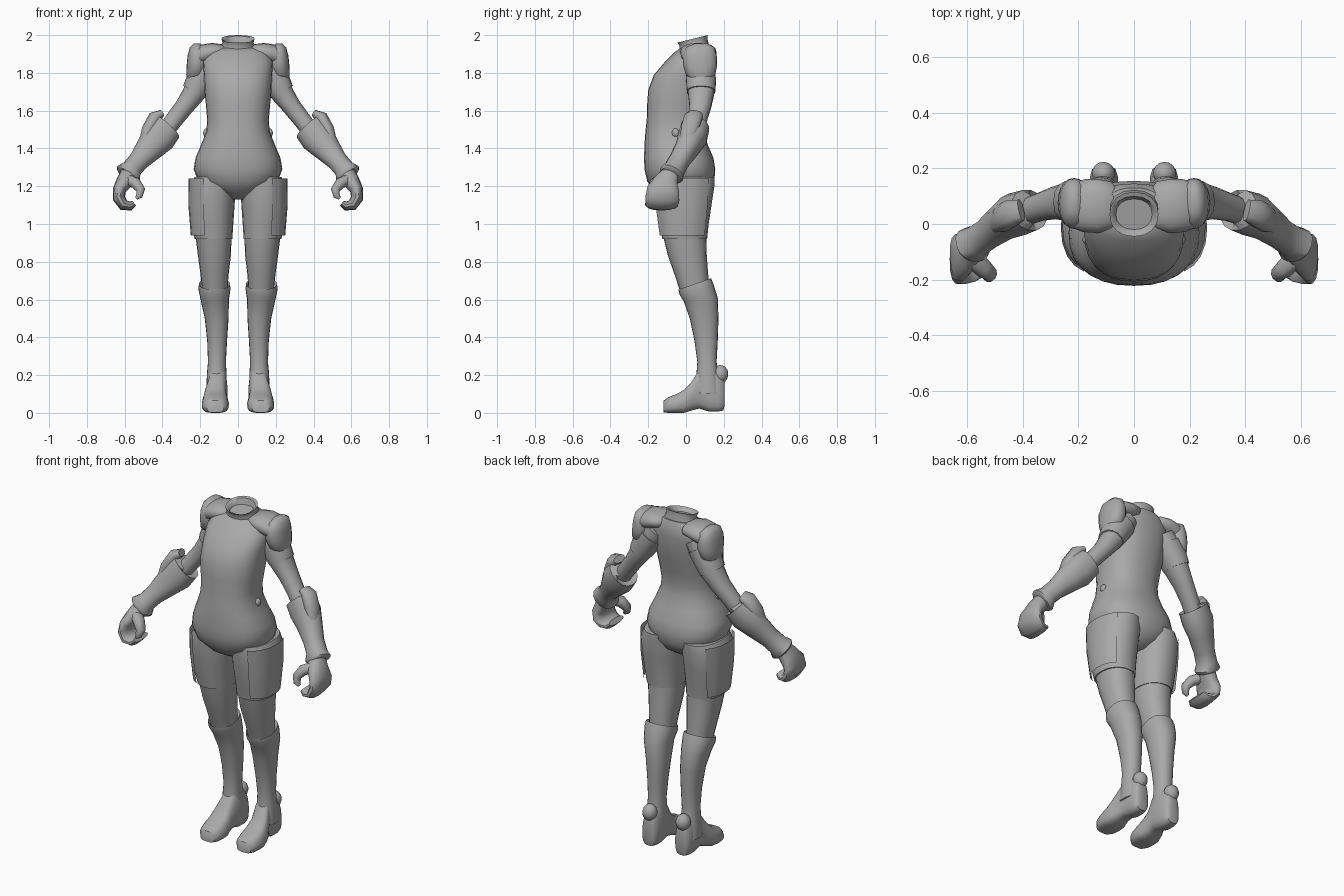
import bpy, bmesh, math
from mathutils import Vector

grey = bpy.data.materials.new("suit grey")
grey.diffuse_color = (0.4, 0.4, 0.4, 1)


def finish(name, bm, mirror=True, angle=50):
    bmesh.ops.recalc_face_normals(bm, faces=bm.faces)
    me = bpy.data.meshes.new(name)
    bm.to_mesh(me)
    bm.free()
    me.materials.append(grey)
    ob = bpy.data.objects.new(name, me)
    bpy.context.collection.objects.link(ob)
    if mirror:
        ob.modifiers.new("Mirror", 'MIRROR').use_mirror_merge = False
    bpy.ops.object.select_all(action='DESELECT')
    ob.select_set(True)
    bpy.context.view_layer.objects.active = ob
    bpy.ops.object.shade_smooth_by_angle(angle=math.radians(angle))
    return ob


def skin(name, rings, mirror=True, caps=(True, True), closed=True):
    """Bridge rows of points into a surface."""
    bm = bmesh.new()
    rows = [[bm.verts.new(p) for p in r] for r in rings]
    n = len(rows[0])
    for a, b in zip(rows, rows[1:]):
        for i in range(n if closed else n - 1):
            j = (i + 1) % n
            bm.faces.new((a[i], a[j], b[j], b[i]))
    for row, cap in ((rows[0], caps[0]), (rows[-1], caps[1])):
        if cap:
            bm.faces.new(row)
    return finish(name, bm, mirror)


def unit(t, e):
    c, s = math.cos(t), math.sin(t)
    return math.copysign(abs(c) ** e, c), math.copysign(abs(s) ** e, s)


def level(x0, x1, y0, y1, z, tilt=0, n=20, e=0.9):
    """Horizontal ring filling a box, tilted up towards the back."""
    out = []
    for i in range(n):
        c, s = unit(math.tau * i / n, e)
        out.append(((x0 + x1) / 2 + c * (x1 - x0) / 2,
                    (y0 + y1) / 2 + s * (y1 - y0) / 2, z + tilt * s))
    return out


def tube(name, path, n=14, e=0.9, caps=(True, True), mirror=True):
    """Limb along (x, y, z, thickness, depth) stations."""
    pts = [Vector(p[:3]) for p in path]
    rings = []
    for i, p in enumerate(path):
        t = (pts[min(i + 1, len(pts) - 1)] - pts[max(i - 1, 0)]).normalized()
        v = Vector((0, 1, 0))
        v = (v - t * v.dot(t)).normalized()
        u = t.cross(v)
        ring = []
        for k in range(n):
            c, s = unit(math.tau * k / n, e)
            ring.append(pts[i] + u * c * p[3] + v * s * p[4])
        rings.append(ring)
    return skin(name, rings, mirror, caps)


def ball(name, pos, size):
    bm = bmesh.new()
    bmesh.ops.create_uvsphere(bm, u_segments=14, v_segments=9, radius=1)
    for v in bm.verts:
        v.co = Vector(pos) + Vector(a * b for a, b in zip(v.co, size))
    return finish(name, bm)


# Torso: half width, front, back, height, tilt
torso = [(.05, -.09, .06, 1.13, 0), (.12, -.16, .12, 1.17, 0), (.21, -.205, .15, 1.225, 0),
         (.235, -.22, .155, 1.29, 0), (.225, -.222, .145, 1.35, 0), (.195, -.22, .115, 1.42, 0),
         (.168, -.215, .095, 1.49, 0), (.163, -.208, .09, 1.55, 0), (.17, -.206, .105, 1.63, 0),
         (.178, -.2, .125, 1.71, 0), (.18, -.17, .14, 1.79, 0), (.185, -.11, .145, 1.86, 0),
         (.16, -.06, .145, 1.91, 0), (.105, -.03, .13, 1.94, .01)]
skin("torso", [level(-w, w, a, b, z, t, 28, .85) for w, a, b, z, t in torso], False)

# Open collar with a sunken neck floor
collar = [(.1, -.035, .125, 1.925, .01), (.082, -.035, .115, 1.96, .015), (.088, -.045, .115, 1.98, .02),
          (.075, -.03, .1, 1.975, .02), (.065, -.02, .09, 1.95, .01)]
skin("collar", [level(-w, w, a, b, z, t, 16) for w, a, b, z, t in collar], False)

# Legs: inner x, outer x, front, back, height, tilt
thigh = [(.02, .23, -.17, .15, 1.25, 0), (.012, .257, -.17, .15, 1.2, 0), (.018, .255, -.16, .135, 1.1, 0),
         (.025, .245, -.14, .12, 1.0, 0), (.03, .23, -.125, .112, .92, 0)]
skin("thigh", [level(*r) for r in thigh])
knee = [(.034, .224, -.12, .107, .93, 0), (.038, .212, -.095, .11, .83, 0),
        (.05, .198, -.06, .118, .73, 0), (.055, .19, -.03, .12, .66, .02)]
skin("knee", [level(*r) for r in knee])

# Side thigh guard wrapping the outer leg
guard = []
for x0, x1, y0, y1, z, t in [(.01, .262, -.178, .15, 1.24, 0), (.012, .263, -.168, .142, 1.1, 0),
                             (.024, .25, -.145, .122, .94, 0)]:
    ring = level(x0, x1, y0, y1, z, t, 20)
    guard.append([ring[k % 20] for k in range(-4, 4)])
skin("thigh_guard", guard, True, (False, False), False)

# Boot shaft with cuff
boot = [(.058, .19, -.025, .125, .66, .03), (.042, .207, -.04, .133, .683, .03), (.04, .21, -.035, .145, .655, .028),
        (.048, .198, -.012, .168, .6, .01), (.05, .176, .02, .172, .5, 0), (.058, .163, .045, .168, .38, 0),
        (.064, .159, .06, .162, .27, 0), (.06, .165, .055, .17, .2, 0), (.06, .168, .04, .19, .1, 0)]
skin("boot_shaft", [level(*r) for r in boot])

# Foot: distance, half width, bottom, top
foot = [(-.118, .045, .002, .065), (-.095, .064, 0, .083), (-.05, .072, 0, .1), (-.01, .07, 0, .122),
        (.03, .06, .012, .165), (.07, .053, .022, .23), (.12, .052, .006, .27), (.17, .05, .006, .23),
        (.197, .042, .012, .19), (.205, .03, .04, .16)]
rings = []
for y, w, z0, z1 in foot:
    ring = []
    for k in range(18):
        c, s = unit(math.tau * k / 18, .6)
        ring.append((.12 - .012 * (y > .03) + c * w * (1 - .2 * max(s, 0)), y, (z0 + z1) / 2 + s * (z1 - z0) / 2))
    rings.append(ring)
skin("foot", rings)
ball("heel_bump", (.11, .182, .205), (.042, .042, .048))

# Arms
tube("upper_arm", [(.13, .075, 1.86, .07, .07), (.19, .08, 1.77, .075, .076), (.235, .08, 1.69, .06, .07),
                   (.285, .075, 1.62, .05, .058), (.34, .06, 1.55, .047, .05), (.4, .04, 1.47, .045, .048)])
tube("short_sleeve", [(.16, .077, 1.82, .08, .08), (.205, .08, 1.75, .075, .08), (.232, .08, 1.7, .066, .076)])
tube("forearm_guard", [(.375, .05, 1.51, .05, .05), (.375, .05, 1.515, .085, .075), (.42, .035, 1.46, .092, .078),
                       (.47, .005, 1.4, .074, .064), (.525, -.035, 1.335, .055, .056), (.562, -.06, 1.292, .054, .058),
                       (.58, -.075, 1.265, .072, .066), (.588, -.08, 1.255, .062, .058)])
# Raised point at the elbow edge of the guard
tube("elbow_flare", [(.405, .05, 1.585, .02, .04), (.44, .04, 1.565, .035, .05), (.475, .02, 1.5, .035, .05),
                     (.5, 0, 1.43, .025, .035)], 10)

# Curled hand and thumb
tube("hand", [(.575, -.08, 1.27, .045, .045), (.6, -.105, 1.225, .045, .065), (.628, -.12, 1.18, .035, .088),
              (.63, -.125, 1.135, .033, .092), (.605, -.13, 1.1, .03, .088), (.57, -.13, 1.095, .024, .078),
              (.55, -.13, 1.11, .016, .065)])
tube("thumb", [(.585, -.12, 1.235, .03, .035), (.54, -.16, 1.215, .03, .034), (.515, -.18, 1.18, .024, .027),
               (.522, -.19, 1.15, .018, .02), (.538, -.19, 1.135, .008, .01)], 10)

# Shoulder armour: inner pad and outer cup
tube("shoulder_pad", [(.055, .07, 1.91, .02, .05), (.075, .068, 1.915, .035, .085), (.13, .065, 1.912, .047, .097),
                      (.18, .066, 1.9, .052, .095), (.225, .07, 1.88, .045, .08)], 16)
cup = [(.2, .235, .045, .115, 1.955), (.175, .255, .0, .15, 1.935), (.16, .267, -.018, .163, 1.89),
       (.16, .272, -.015, .165, 1.84), (.175, .274, .0, .155, 1.79), (.2, .268, .03, .125, 1.765)]
skin("shoulder_cup", [level(*r) for r in cup])

# Waist buttons
ball("waist_button", (.168, -.055, 1.482), (.017, .02, .024))
